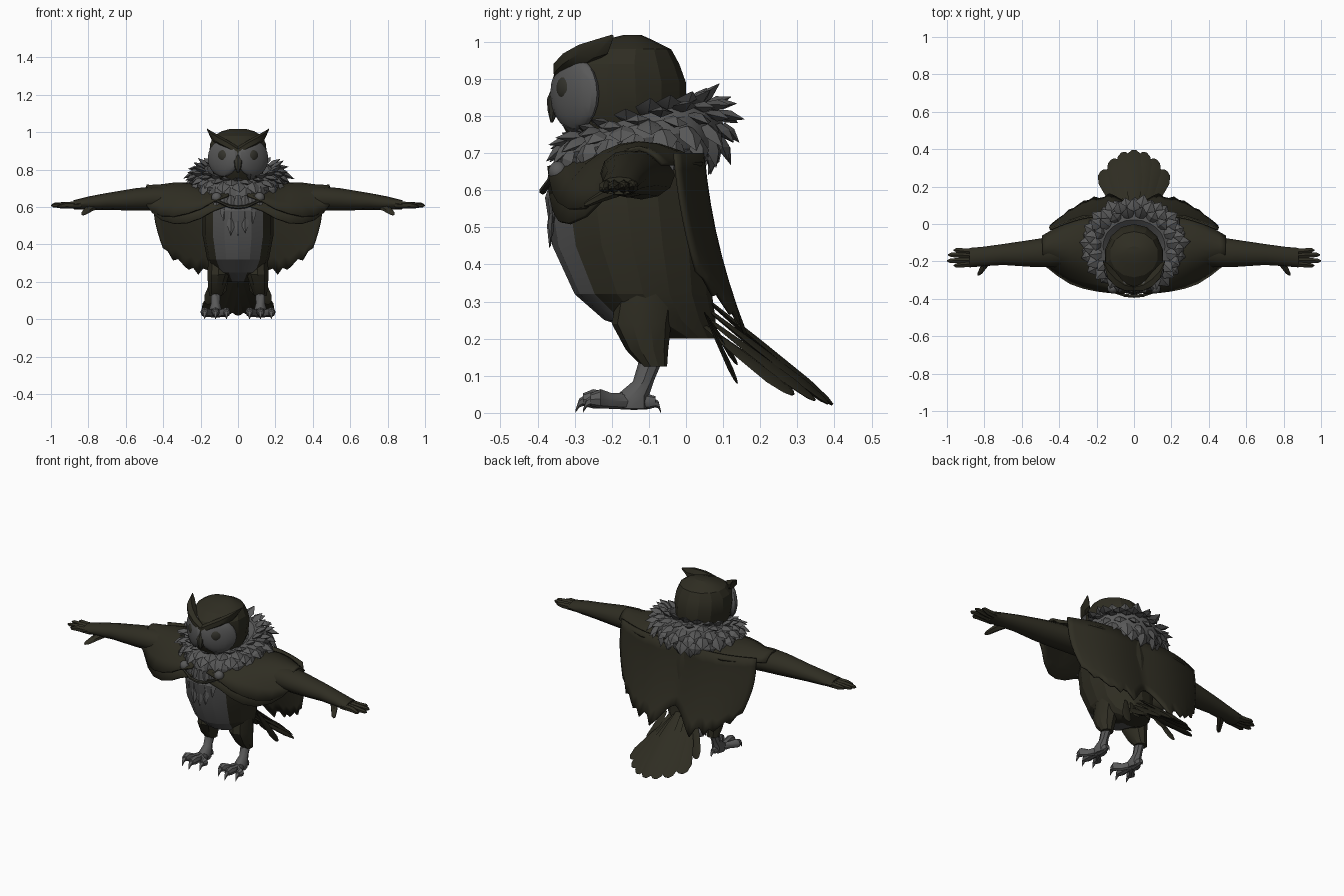
import bpy, bmesh, math, random
from mathutils import Vector, Matrix

random.seed(4)
if "Cube" in bpy.data.objects:
    bpy.data.objects.remove(bpy.data.objects["Cube"])


def material(name, rgb):
    m = bpy.data.materials.new(name)
    m.use_nodes = True
    m.diffuse_color = (*rgb, 1)
    bsdf = m.node_tree.nodes["Principled BSDF"]
    bsdf.inputs["Base Color"].default_value = (*rgb, 1)
    bsdf.inputs["Roughness"].default_value = 0.9
    return m


OLIVE = material("dark olive plumage", (0.028, 0.026, 0.016))
GREY = material("grey feathers", (0.1, 0.1, 0.1))
HORN = material("dark horn", (0.034, 0.033, 0.025))


def finish(name, bm, mats, mirror=False, thick=0, angle=30, rule=None):
    """Turn a bmesh into an object, with optional mirroring and thickness."""
    bmesh.ops.recalc_face_normals(bm, faces=bm.faces[:])
    if rule:
        for f in bm.faces:
            f.material_index = int(rule(f.calc_center_median()))
    me = bpy.data.meshes.new(name)
    bm.to_mesh(me)
    bm.free()
    for m in mats:
        me.materials.append(m)
    for p in me.polygons:
        p.use_smooth = True
    me.set_sharp_from_angle(angle=math.radians(angle))
    ob = bpy.data.objects.new(name, me)
    bpy.context.scene.collection.objects.link(ob)
    if mirror:
        ob.modifiers.new("Mirror", "MIRROR")
    if thick:
        sol = ob.modifiers.new("Solidify", "SOLIDIFY")
        sol.thickness, sol.offset = thick, 0


def skin(bm, rows, closed, caps=True):
    """Bridge equal rows of points with quads; closed rows may get end caps."""
    rows = [[bm.verts.new(p) for p in r] for r in rows]
    n = len(rows[0])
    for a, b in zip(rows, rows[1:]):
        for j in range(n if closed else n - 1):
            k = (j + 1) % n
            bm.faces.new((a[j], a[k], b[k], b[j]))
    if closed and caps:
        bm.faces.new(rows[0])
        bm.faces.new(rows[-1])


AXES = {"X": ((0, 1, 0), (0, 0, 1)), "Y": ((1, 0, 0), (0, 0, 1)), "Z": ((1, 0, 0), (0, 1, 0))}


def tube(bm, axis, rings, n=10):
    """Loft ellipses (x, y, z, radius, radius) that are square to one axis."""
    u, v = map(Vector, AXES[axis])
    turns = [math.tau * j / n for j in range(n)]
    skin(bm, [[Vector(r[:3]) + u * (r[3] * math.sin(t)) + v * (r[4] * math.cos(t)) for t in turns]
              for r in rings], True)


def profile(bm, rows, n):
    """Loft upright rings given as height, front y, back y, half width."""
    tube(bm, "Z", [(0, (f + b) / 2, z, w, (b - f) / 2) for z, f, b, w in rows], n)


POINTED = ((0, 0.6), (0.45, 1), (1, 0.04))
ROUNDED = ((0, 0.3), (0.4, 0.8), (0.8, 1), (0.95, 0.65), (1, 0.25))


def blade(bm, base, tip, normal, width, thick, shape=POINTED):
    """One feather with a raised spine."""
    base, tip, normal = Vector(base), Vector(tip), Vector(normal)
    side = (tip - base).cross(normal).normalized() * width / 2
    up = side.cross(tip - base).normalized() * thick / 2
    skin(bm, [[base.lerp(tip, t) + d * w for d in (side, up, -side, -up)] for t, w in shape], True)


def ball(bm, centre, scale, turn=0):
    m = Matrix.Translation(centre) @ Matrix.Rotation(turn, 4, "Z") @ Matrix.Diagonal((*scale, 1))
    bmesh.ops.create_uvsphere(bm, u_segments=16, v_segments=10, radius=1, matrix=m)


# Body with pale belly
bm = bmesh.new()
profile(bm, [(0.2, -0.06, 0.08, 0.08), (0.25, -0.22, 0.08, 0.13), (0.32, -0.3, 0.07, 0.165),
             (0.45, -0.36, 0.07, 0.19), (0.58, -0.38, 0.06, 0.19), (0.68, -0.345, 0.04, 0.18),
             (0.76, -0.28, 0, 0.14)], 16)
finish("body", bm, [OLIVE, GREY], angle=18, rule=lambda c: c.y < -0.13 and abs(c.x) < 0.12)

# Head
bm = bmesh.new()
profile(bm, [(0.7, -0.28, -0.05, 0.1), (0.76, -0.325, -0.01, 0.125), (0.8, -0.345, 0, 0.145),
             (0.89, -0.35, 0, 0.158), (0.94, -0.33, -0.018, 0.152), (0.98, -0.285, -0.04, 0.13),
             (1.005, -0.22, -0.09, 0.09), (1.018, -0.17, -0.12, 0.04)], 14)
finish("head", bm, [OLIVE], angle=20)

# Face discs, eyes, brows and beak
bm = bmesh.new()
ball(bm, (0.08, -0.3, 0.86), (0.1, 0.034, 0.098), math.radians(37))
finish("face_disc", bm, [GREY], mirror=True)
bm = bmesh.new()
ball(bm, (0.08, -0.325, 0.875), (0.034, 0.018, 0.034), math.radians(35))
finish("eye", bm, [HORN], mirror=True)
bm = bmesh.new()
tube(bm, "X", [(0, -0.338, 0.895, 0.02, 0.028), (0.05, -0.327, 0.928, 0.034, 0.026),
               (0.1, -0.293, 0.954, 0.045, 0.028), (0.14, -0.25, 0.98, 0.045, 0.024),
               (0.165, -0.2, 1.015, 0.006, 0.004)], 6)
finish("brow_tuft", bm, [OLIVE], mirror=True)
bm = bmesh.new()
tube(bm, "Z", [(0, -0.345, 0.88, 0.012, 0.015), (0, -0.356, 0.845, 0.026, 0.019),
               (0, -0.357, 0.815, 0.02, 0.016), (0, -0.362, 0.782, 0.003, 0.003)], 8)
finish("beak", bm, [HORN])

# Collar core and ruff of shingled feathers
bm, ruff = bmesh.new(), bmesh.new()


def collar(a, b):
    """Point, normal and outward direction on the tilted ring of the collar."""
    out = Vector((math.sin(a), -math.cos(a), 0))
    n = out * math.cos(b) + Vector((0, 0, math.sin(b)))
    mid = Vector((out.x * 0.185, -0.118 + out.y * 0.16, 0.74 - 0.035 * math.cos(a) - 0.012 * math.cos(a) ** 2))
    height = 0.066 - 0.012 * math.cos(a)
    return mid + out * (0.062 * math.cos(b)) + Vector((0, 0, height * math.sin(b))), n, out


skin(bm, [[collar(math.tau * i / 24, math.tau * j / 10)[0] for j in range(10)] for i in range(25)], True, False)
bmesh.ops.remove_doubles(bm, verts=bm.verts[:], dist=0.0005)
finish("collar_core", bm, [GREY])
for row, elevation in enumerate((95, 66, 38, 10, -18, -45)):
    for i in range(19):
        a = math.tau * (i + row % 2 / 2) / 19
        p, n, out = collar(a, math.radians(elevation))
        down = Vector((0, 0, 1)).cross(out).cross(n)
        lean = Vector([random.uniform(-0.15, 0.15) for _ in range(3)])
        way = (n * (0.27 - 0.2 * math.cos(a)) + down * 0.8 + lean).normalized()
        blade(ruff, p - n * 0.004, p + way * random.uniform(0.06, 0.078), n, 0.072, 0.03)
finish("collar_feathers", ruff, [GREY])

# Chest feathers hanging under the collar
bm = bmesh.new()
for z, count, length in ((0.66, 7, 0.08), (0.61, 5, 0.09), (0.55, 3, 0.1)):
    for i in range(count):
        x = (i - (count - 1) / 2) * 0.036
        y = -0.362 + 2.2 * x * x
        blade(bm, (x, y, z), (x * 1.1, y - 0.006, z - length * random.uniform(0.8, 1.1)),
              (0, -1, 0), 0.045, 0.02)
finish("chest_feathers", bm, [GREY])

# Cape: ragged back sheet, notched over the tail
bm = bmesh.new()
hems = []
for i in range(16):
    u = i / 15
    hems.append(0.2 + 0.06 * u + 0.12 * u ** 5 + 0.12 * max(0, 1 - u / 0.35) + random.uniform(-0.015, 0.045))
rows = []
for j in range(8):
    v = j / 7
    row = []
    for i, hem in enumerate(hems):
        u = i / 15
        z = 0.7 + (hem - 0.7) * v
        fall = (0.7 - z) / 0.5
        row.append((u * (0.45 + 0.02 * math.sin(math.pi * v) - 0.05 * v),
                    0.03 + 0.04 * fall + 0.08 * fall ** 2 + 0.025 * math.sin(math.pi * u) - 0.06 * u * u, z))
    rows.append(row)
skin(bm, rows, False)
finish("cape_back", bm, [OLIVE], mirror=True, thick=0.01)

# Cape: two layers draped over each shoulder
STATIONS = ((0.05, -0.37, 0.61), (0.13, -0.365, 0.58), (0.2, -0.355, 0.54), (0.27, -0.34, 0.515),
            (0.34, -0.315, 0.51), (0.41, -0.27, 0.53), (0.46, -0.23, 0.57), (0.49, -0.215, 0.61))
for name, lift, out in (("shoulder_cape", 0, 0), ("shoulder_cape_upper", 0.05, 0.007)):
    bm = bmesh.new()
    rows = []
    for x, fy, fz in STATIONS:
        w = max(0, (x - 0.3) / 0.19)
        inner = max(0, 0.3 - x)
        back = Vector((x, 0.045 - 0.11 * w, 0.67))
        peak = Vector((x, -0.205 + 0.055 * w, 0.83 - 0.055 * w - 0.45 * inner + out))
        front = Vector((x, fy - out + lift * 0.1, fz + lift * (1 - w)))
        rows.append([back.lerp(peak, t / 8).lerp(peak.lerp(front, t / 8), t / 8) for t in range(9)])
    skin(bm, rows, False)
    finish(name, bm, [OLIVE], mirror=True, thick=0.01)

# Cape clasp: beads and cord
bm = bmesh.new()
ball(bm, (0.115, -0.345, 0.65), (0.028, 0.026, 0.028))
finish("clasp_bead", bm, [GREY], mirror=True)
bm = bmesh.new()
tube(bm, "X", [(0, -0.386, 0.598, 0.01, 0.01), (0.05, -0.382, 0.604, 0.009, 0.009),
               (0.115, -0.36, 0.635, 0.008, 0.008)], 6)
finish("clasp_cord", bm, [HORN], mirror=True)

# Arms with feather fingers
bm = bmesh.new()
tube(bm, "X", [(0.2, -0.12, 0.64, 0.09, 0.065), (0.45, -0.15, 0.645, 0.081, 0.065),
               (0.55, -0.157, 0.64, 0.072, 0.06), (0.7, -0.163, 0.63, 0.056, 0.045),
               (0.8, -0.173, 0.62, 0.052, 0.036), (0.88, -0.18, 0.612, 0.052, 0.024)], 12)
for x, y, z in ((0.965, -0.14, 0.614), (0.995, -0.165, 0.612), (1, -0.197, 0.608), (0.965, -0.222, 0.604)):
    y0 = -0.18 + (y + 0.18) * 0.75
    tube(bm, "X", [(0.84, y0, 0.61, 0.017, 0.02), (0.92, (y + y0) / 2, 0.61, 0.018, 0.017),
                   (x - 0.015, y, z, 0.013, 0.011), (x, y, z, 0.003, 0.003)], 6)
tube(bm, "Y", [(0.77, -0.18, 0.605, 0.03, 0.022), (0.8, -0.225, 0.585, 0.023, 0.016),
               (0.825, -0.265, 0.565, 0.015, 0.01), (0.832, -0.275, 0.56, 0.005, 0.004)], 6)
finish("arm", bm, [OLIVE], mirror=True, angle=40)

# Legs: feathered thighs, grey shanks, toes and claws
bm = bmesh.new()
tube(bm, "Z", [(0.1, -0.1, 0.36, 0.06, 0.08), (0.105, -0.12, 0.24, 0.062, 0.08),
               (0.115, -0.105, 0.17, 0.047, 0.057), (0.12, -0.085, 0.125, 0.035, 0.034)], 10)
finish("thigh", bm, [OLIVE], mirror=True)
bm = bmesh.new()
tube(bm, "Z", [(0.118, -0.088, 0.16, 0.028, 0.033), (0.12, -0.115, 0.085, 0.024, 0.028),
               (0.12, -0.145, 0.045, 0.036, 0.045), (0.12, -0.145, 0.012, 0.03, 0.045)], 8)
for x, end in ((0.062, -0.265), (0.12, -0.285), (0.178, -0.265)):
    mid = (x + 0.12) / 2
    tube(bm, "Y", [(0.12, -0.14, 0.032, 0.024, 0.024), (mid, -0.2, 0.032, 0.02, 0.021),
                   (x, end + 0.035, 0.038, 0.023, 0.026), (x, end + 0.008, 0.036, 0.016, 0.017)], 8)
    tube(bm, "Y", [(x, end + 0.015, 0.036, 0.012, 0.014), (x, end - 0.003, 0.026, 0.009, 0.012),
                   (x, end - 0.013, 0.004, 0.002, 0.004)], 6)
tube(bm, "Y", [(0.12, -0.14, 0.028, 0.022, 0.02), (0.12, -0.1, 0.03, 0.019, 0.02),
               (0.12, -0.082, 0.03, 0.013, 0.015)], 8)
tube(bm, "Y", [(0.12, -0.09, 0.03, 0.01, 0.012), (0.12, -0.074, 0.022, 0.008, 0.01),
               (0.12, -0.068, 0.004, 0.002, 0.004)], 6)
finish("foot", bm, [GREY], mirror=True, angle=40)

# Tail fan, arched across, and trailing side feathers
bm = bmesh.new()
for a in range(-3, 4):
    drop = abs(a)
    blade(bm, (a * 0.02, 0.05, 0.31 - 0.025 * drop),
          (a * 0.056, 0.395 - 0.012 * a * a, 0.022 + 0.003 * a * a),
          (a * 0.12, 0.6, 0.8), 0.1, 0.026, ROUNDED)
finish("tail_feathers", bm, [OLIVE])
bm = bmesh.new()
for x, z in ((0.1, 0.13), (0.165, 0.08)):
    blade(bm, (x * 0.6, 0.05, 0.27), (x, 0.138, z), (0, 0.9, 0.4), 0.06, 0.014, ROUNDED)
finish("trailing_feathers", bm, [OLIVE], mirror=True)
